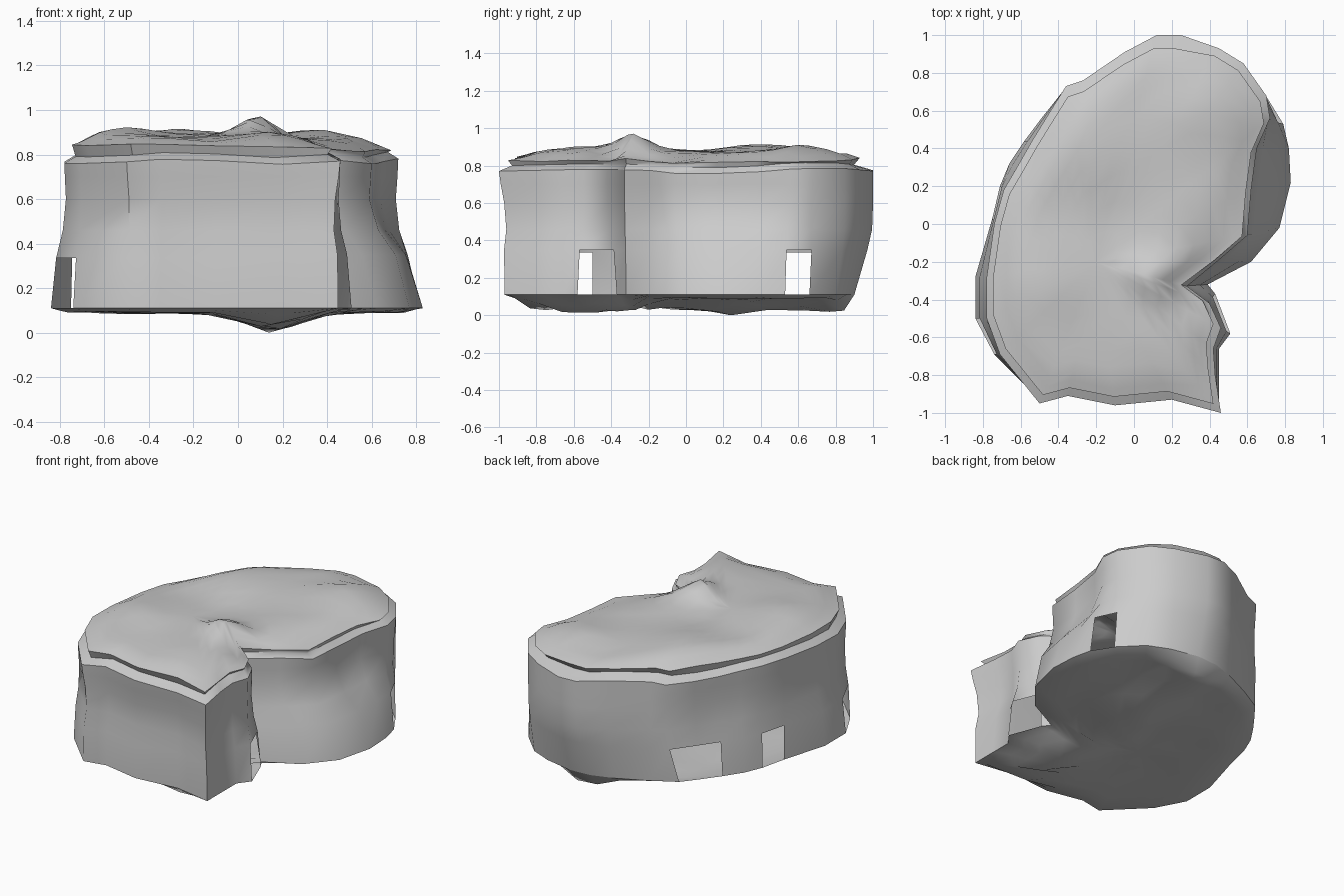
import bpy, math
from mathutils import Vector, noise
from mathutils.geometry import intersect_point_line

if "Cube" in bpy.data.objects:
    bpy.data.objects.remove(bpy.data.objects["Cube"])

CENTER = Vector((-0.2, -0.2))

# kidney-shaped outline at the foot of the wall and at its upper edge (counter-clockwise)
FOOT = [(.45, -.97), (.45, -.8), (.45, -.66), (.51, -.58), (.43, -.37), (.39, -.32),
        (.62, -.2), (.77, -.02), (.83, .22), (.82, .4), (.79, .53), (.71, .66),
        (.57, .8), (.43, .86), (.24, .9), (.09, .89), (-.06, .84), (-.25, .75),
        (-.41, .66), (-.49, .56), (-.58, .44), (-.66, .32), (-.71, .2), (-.75, .03),
        (-.84, -.28), (-.84, -.5), (-.74, -.69), (-.5, -.93), (-.35, -.9), (-.1, -.95), (.2, -.92)]
EDGE = [(.46, -1.0), (.43, -.8), (.42, -.66), (.46, -.55), (.40, -.42), (.28, -.33),
        (.45, -.19), (.6, -.06), (.62, .18), (.65, .4), (.72, .56), (.7, .68),
        (.58, .85), (.45, .93), (.25, 1.0), (.12, 1.0), (-.05, .91), (-.27, .76),
        (-.36, .73), (-.46, .57), (-.54, .44), (-.62, .3), (-.69, .18), (-.74, 0),
        (-.78, -.28), (-.78, -.5), (-.71, -.69), (-.5, -.95), (-.35, -.91), (-.1, -.96), (.2, -.93)]
OPENINGS = {3, 10, 18, 19, 22, 25}      # wall segments with a small doorway
N = len(FOOT)
FOOT = [Vector(p) for p in FOOT]
EDGE = [Vector(p) for p in EDGE]


def loft(name, rings, tip=None, flip=False, skip=()):
    """Skin closed rings; optional tip point; skip = (ring, segment) faces left open."""
    verts = [v for ring in rings for v in ring]
    faces = []
    for r in range(len(rings) - 1):
        for i in range(N):
            if (r, i) not in skip:
                j = (i + 1) % N
                faces.append((r * N + i, r * N + j, (r + 1) * N + j, (r + 1) * N + i))
    if tip:
        verts.append(tip)
        b = (len(rings) - 1) * N
        faces += [(b + i, b + (i + 1) % N, len(verts) - 1) for i in range(N)]
    if flip:
        faces = [f[::-1] for f in faces]
    me = bpy.data.meshes.new(name)
    me.from_pydata(verts, [], faces)
    me.update()
    ob = bpy.data.objects.new(name, me)
    bpy.context.collection.objects.link(ob)
    bpy.ops.object.select_all(action='DESELECT')
    ob.select_set(True)
    bpy.context.view_layer.objects.active = ob
    bpy.ops.object.shade_smooth_by_angle(angle=math.radians(60))
    return ob


def rough(p, scale, amount):
    return amount * noise.noise(Vector((p.x * scale + 3.1, p.y * scale + 1.7, .5)))


def edge_distance(p, outline):
    """Distance from a point to the closed outline."""
    best = 9
    for a, b in zip(outline, outline[1:] + outline[:1]):
        q, t = intersect_point_line(p, a, b)
        q = a.lerp(b, min(1, max(0, t)))
        best = min(best, (Vector((p.x, p.y)) - q).length)
    return best


def edge_height(p):
    return 0.768 + 0.012 * math.sin(7 * p.x + 3 * p.y) + .015 * max(0, p.y)


# rock wall: flares at the foot, rounded under at the back, hollow at the front
wall = []
for z, blend, back_blend, pinch in ((.11, 0, 0, 0), (.335, .35, .7, .01), (.46, .75, .95, .04),
                                    (.6, 1, 1, .035), (.7, 1, 1, .012), (None, 1, 1, 0)):
    ring = []
    for a, b in zip(FOOT, EDGE):
        k = 1 if b.y < -.75 else (0 if b.y > .75 else .35)
        p = a.lerp(b, back_blend if b.y > .6 else blend).lerp(CENTER, pinch * k)
        ring.append((p.x, p.y, edge_height(b) if z is None else z + (.015 if z == .335 and a.x > 0 else 0)))
    wall.append(ring)
loft("rock_wall", wall, skip={(0, i) for i in OPENINGS})

# uneven top: hills and hollows as (x, y, height, radius)
HILLS = [(.1, -.28, .095, .13), (-.48, -.35, .045, .2), (-.25, .42, .035, .22), (.38, .6, .045, .18),
         (.12, -.6, .025, .15), (-.15, 0, -.015, .12), (-.15, -.78, -.02, .13), (.15, .75, -.02, .1),
         (.45, -.05, -.025, .12)]


def top_height(p):
    d = min(1, edge_distance(p, EDGE) / .17)
    weight = d * d * (3 - 2 * d)
    bumps = sum(h * math.exp(-((p.x - x) ** 2 + (p.y - y) ** 2) / (r * r)) for x, y, h, r in HILLS)
    return .835 - .03 * max(0, p.x) + .045 * weight + bumps * (.4 + .6 * weight) + rough(p, 5, .01)


# rock top: ledge and groove under a slightly overhanging rim, then rings to the middle
ledge = [.035 if p.x > .3 and p.y > -.4 else .06 for p in EDGE]
groove, cap = [], [wall[-1]]
for p, d in zip(EDGE, ledge):
    q = p.lerp(CENTER, d * 1.45)
    groove.append((q.x, q.y, edge_height(p) + .03))
cap.append(groove)
for s in (0, .06, .13, .22, .33, .45, .58, .72, .86):
    ring = []
    for p, d in zip(EDGE, ledge):
        q = p.lerp(CENTER, d + (1 - d) * s)
        ring.append((q.x, q.y, top_height(q)))
    cap.append(ring)
loft("rock_top", cap, tip=(CENTER.x, CENTER.y, top_height(CENTER)))


def floor_height(p):
    weight = min(1, edge_distance(p, FOOT) / (.05 if p.y > .4 else .1))
    keel = .072 * math.exp(-((p.x - .15) / .17) ** 2) + .02
    return max(0, .11 - weight * (keel * (1 + .1 * math.sin(9 * p.y)) + rough(p, 5, .01)))


# rock underside: shallow keel reaching the ground
base = [wall[0]]
for t in (.05, .12, .24, .4, .56, .72, .86):
    base.append([(p.x, p.y, floor_height(p)) for p in (f.lerp(CENTER, t) for f in FOOT)])
base_ob = loft("rock_underside", base, tip=(CENTER.x, CENTER.y, floor_height(CENTER)), flip=True)
min(base_ob.data.vertices, key=lambda v: v.co.z).co.z = 0
